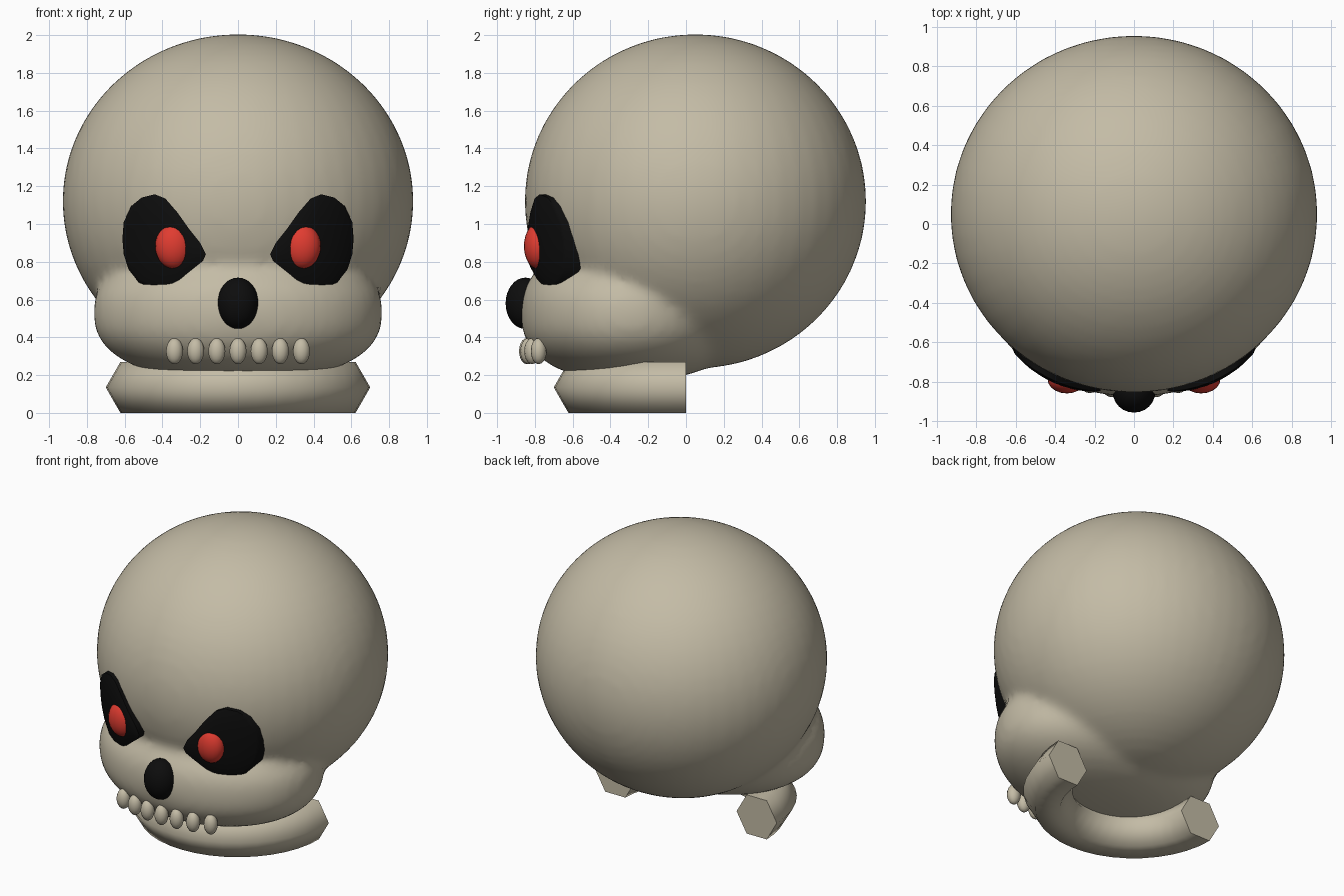
import bpy, bmesh, math

if "Cube" in bpy.data.objects:
    bpy.data.objects.remove(bpy.data.objects["Cube"])


def material(name, rgb):
    m = bpy.data.materials.new(name)
    m.diffuse_color = (*rgb, 1)
    m.use_nodes = True
    m.node_tree.nodes["Principled BSDF"].inputs["Base Color"].default_value = m.diffuse_color
    return m


BONE = material("bone", (0.55, 0.50, 0.38))
BLACK = material("black", (0.004, 0.004, 0.004))
RED = material("red", (0.75, 0.045, 0.03))


def finish(name, bm, mat, angle=50):
    bmesh.ops.recalc_face_normals(bm, faces=bm.faces)
    me = bpy.data.meshes.new(name)
    bm.to_mesh(me)
    bm.free()
    me.materials.append(mat)
    ob = bpy.data.objects.new(name, me)
    bpy.context.collection.objects.link(ob)
    bpy.ops.object.select_all(action='DESELECT')
    ob.select_set(True)
    bpy.context.view_layer.objects.active = ob
    bpy.ops.object.shade_smooth_by_angle(angle=math.radians(angle))
    return ob


def add_ball(bm, centre, radii, u=32, v=20, power=2.0):
    """Ellipsoid; power above 2 makes its upright profile boxier."""
    for vert in bmesh.ops.create_uvsphere(bm, u_segments=u, v_segments=v, radius=1)["verts"]:
        rho, h = math.hypot(vert.co.x, vert.co.y), abs(vert.co.z)
        k = (rho ** power + h ** power) ** (-1 / power)
        vert.co = [c + r * k * p for c, r, p in zip(centre, radii, vert.co)]


def ball(name, centre, radii, mat, u=20, v=14):
    bm = bmesh.new()
    add_ball(bm, centre, radii, u, v)
    return finish(name, bm, mat)


# Skull: round cranium fused softly with the broad upper jaw
bm = bmesh.new()
add_ball(bm, (0, 0.05, 1.12), (0.93, 0.905, 0.885), 48, 32)
add_ball(bm, (0, -0.29, 0.53), (0.765, 0.585, 0.36), 48, 32, 2.4)
skull = finish("skull", bm, BONE)
remesh = skull.modifiers.new("fuse", 'REMESH')
remesh.mode = 'VOXEL'
remesh.voxel_size = 0.03
remesh.use_smooth_shade = True
soften = skull.modifiers.new("soften", 'SMOOTH')
soften.factor = 0.5
soften.iterations = 8

# Lower jaw: half ring with a six-sided section and flat ends
bm = bmesh.new()
rings = []
steps = 20
for i in range(steps + 1):
    a = math.pi + math.pi * i / steps
    ring = []
    for j in range(6):
        b = math.tau * j / 6
        r = 0.545 + 0.155 * math.cos(b)
        ring.append(bm.verts.new((r * math.cos(a), r * math.sin(a),
                                  0.135 + 0.135 * math.sin(b) / math.sin(math.pi / 3))))
    rings.append(ring)
for r0, r1 in zip(rings, rings[1:]):
    for j in range(6):
        bm.faces.new((r0[j], r0[(j + 1) % 6], r1[(j + 1) % 6], r1[j]))
bm.faces.new(rings[0])
bm.faces.new(rings[-1])
finish("lower_jaw", bm, BONE, 65)

# Eye sockets: domed, slanted egg outlines following the brow
OUTLINE = [(0.612, 0.92), (0.605, 1.01), (0.565, 1.095), (0.51, 1.14), (0.44, 1.157),
           (0.385, 1.135), (0.32, 1.06), (0.26, 0.975), (0.20, 0.90), (0.17, 0.84),
           (0.185, 0.805), (0.235, 0.765), (0.31, 0.705), (0.38, 0.67), (0.45, 0.66),
           (0.525, 0.69), (0.58, 0.76), (0.605, 0.84)]


def socket_y(x, z, t):
    h = (1 + (z - 1) * 0.5 - 1.12) / 0.88
    return 0.05 - 0.9 * math.sqrt(1 - (x / 0.925) ** 2 - h * h) - 0.035 - 0.02 * (1 - t ** 4)


for side, label in ((-1, "right"), (1, "left")):
    bm = bmesh.new()
    cx, cz = 0.42, 0.9
    loops = []
    for t in (0.25, 0.5, 0.75, 0.93, 1.0, 1.0):
        back = 0.15 if len(loops) == 5 else 0
        loop = []
        for px, pz in OUTLINE:
            x, z = cx + (px - cx) * t, cz + (pz - cz) * t
            loop.append(bm.verts.new((side * x, socket_y(x, z, t) + back, z)))
        loops.append(loop)
    n = len(OUTLINE)
    for a, b in zip(loops, loops[1:]):
        for j in range(n):
            bm.faces.new((a[j], a[(j + 1) % n], b[(j + 1) % n], b[j]))
    bm.faces.new(loops[0])
    bm.faces.new(loops[-1])
    finish(label + "_eye_socket", bm, BLACK)
    ball(label + "_eye", (side * 0.34, -0.785, 0.883), (0.098, 0.073, 0.12), RED)

# Nose
ball("nose", (0, -0.85, 0.58), (0.108, 0.105, 0.136), BLACK, 24, 16)

# Row of upper teeth along the curved jaw edge
for i in range(-3, 4):
    x = 0.112 * i
    ball(f"tooth_{i + 4}", (x, -0.842 + 0.55 * x * x, 0.327), (0.046, 0.042, 0.069), BONE, 14, 10)
